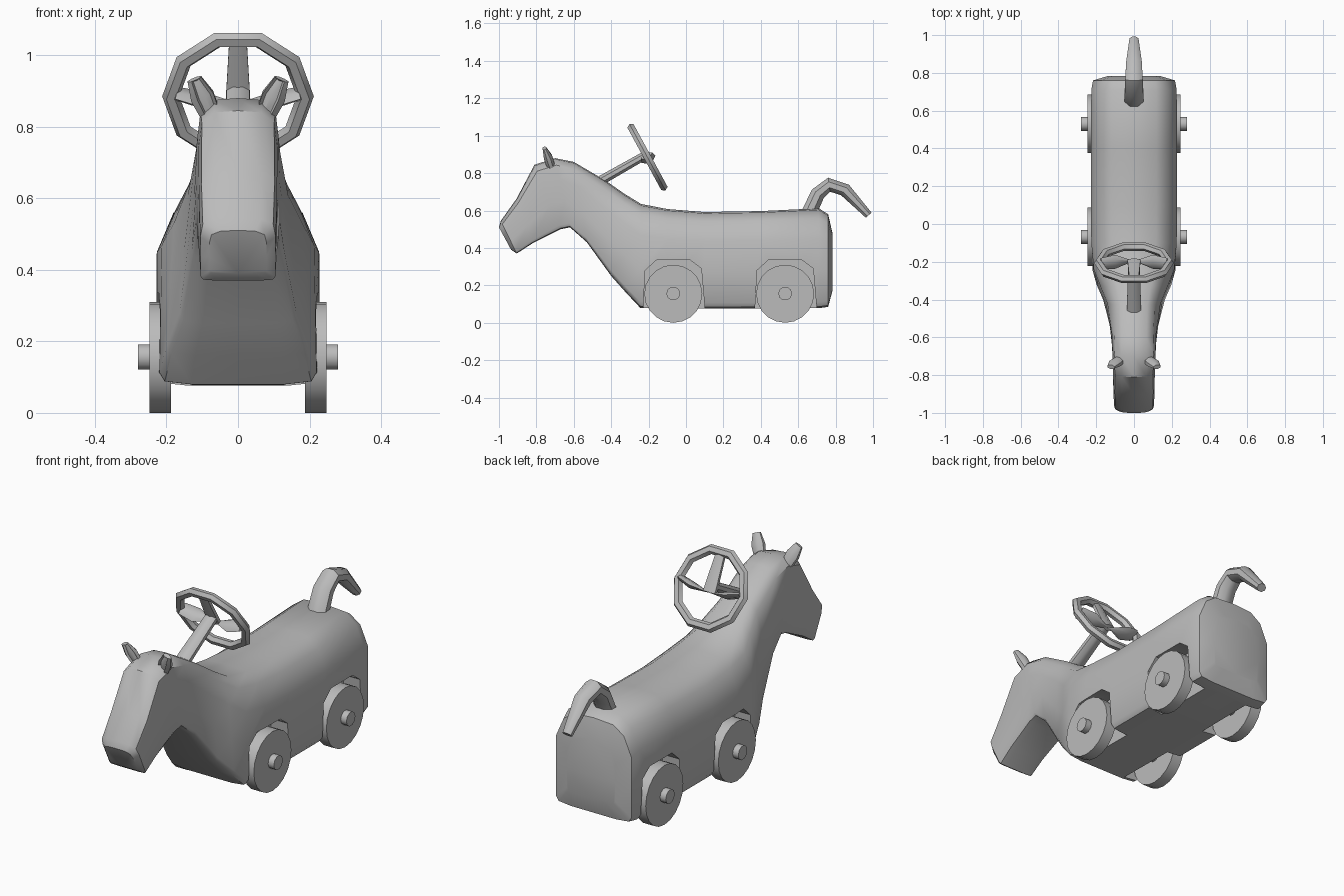
import bpy, bmesh, math
from mathutils import Vector, Matrix

cube = bpy.data.objects.get("Cube")
if cube:
    bpy.data.objects.remove(cube, do_unlink=True)

grey = bpy.data.materials.new("plain_grey")
grey.use_nodes = True
grey.diffuse_color = (0.5, 0.5, 0.5, 1)
grey.node_tree.nodes["Principled BSDF"].inputs["Base Color"].default_value = (0.5, 0.5, 0.5, 1)


def finish(name, bm, angle=40):
    """Turn a bmesh into a shaded object."""
    bmesh.ops.recalc_face_normals(bm, faces=bm.faces)
    mesh = bpy.data.meshes.new(name)
    bm.to_mesh(mesh)
    bm.free()
    mesh.materials.append(grey)
    obj = bpy.data.objects.new(name, mesh)
    bpy.context.collection.objects.link(obj)
    shade(obj, angle)
    return obj


def shade(obj, angle):
    bpy.ops.object.select_all(action='DESELECT')
    obj.select_set(True)
    bpy.context.view_layer.objects.active = obj
    bpy.ops.object.shade_smooth_by_angle(angle=math.radians(angle))


def loft(bm, rings, closed=False):
    """Skin a list of point rings, capped unless closed into a loop."""
    vs = [[bm.verts.new(p) for p in ring] for ring in rings]
    pairs = list(zip(vs, vs[1:])) + ([(vs[-1], vs[0])] if closed else [])
    for a, b in pairs:
        for i in range(len(a)):
            j = (i + 1) % len(a)
            bm.faces.new((a[i], a[j], b[j], b[i]))
    if not closed:
        bm.faces.new(vs[0])
        bm.faces.new(vs[-1])


def tube(bm, path, radii, sides=8):
    """Tapered tube; radii are (side, thickness) pairs."""
    path = [Vector(p) for p in path]
    rings = []
    for k, (p, (rx, ry)) in enumerate(zip(path, radii)):
        d = (path[min(k + 1, len(path) - 1)] - path[max(k - 1, 0)]).normalized()
        side = (Vector((1, 0, 0)) - d * d.x).normalized()
        up = d.cross(side)
        angles = [2 * math.pi * (i + 0.5) / sides for i in range(sides)]
        rings.append([p + side * rx * math.cos(a) + up * ry * math.sin(a) for a in angles])
    loft(bm, rings)


def section(top, bottom, w_top, w_bottom, shoulder):
    """Rounded cross-section between a top and a bottom (y, z) point."""
    half = [(0, 0), (0.6, 0), (0.93, 0.015), (1, 0.06), (1, 0.38), (1, 0.7),
            (shoulder, 0.9), (shoulder * 0.65, 0.985), (0, 1)]
    mirrored = half + [(-u, t) for u, t in half[-2:0:-1]]
    pts = []
    for u, t in mirrored:
        w = w_bottom + (w_top - w_bottom) * t
        y, z = (b + (a - b) * t for a, b in zip(top, bottom))
        pts.append((u * w, y, z))
    return pts


# Body, neck and head as one skin
stations = [
    ((-1.0, 0.51), (-0.935, 0.39), 0.08, 0.08, 0.93),
    ((-0.99, 0.545), (-0.905, 0.37), 0.106, 0.104, 0.93),
    ((-0.905, 0.665), (-0.82, 0.425), 0.11, 0.108, 0.93),
    ((-0.81, 0.845), (-0.67, 0.5), 0.108, 0.115, 0.93),
    ((-0.7, 0.88), (-0.62, 0.51), 0.112, 0.118, 0.93),
    ((-0.6, 0.86), (-0.53, 0.43), 0.112, 0.13, 0.9),
    ((-0.43, 0.76), (-0.4, 0.25), 0.13, 0.165, 0.82),
    ((-0.33, 0.69), (-0.32, 0.16), 0.17, 0.2, 0.8),
    ((-0.24, 0.635), (-0.245, 0.08), 0.21, 0.22, 0.8),
    ((-0.1, 0.608), (-0.1, 0.078), 0.226, 0.226, 0.8),
    ((0.1, 0.592), (0.1, 0.076), 0.228, 0.228, 0.8),
    ((0.4, 0.597), (0.4, 0.076), 0.228, 0.228, 0.8),
    ((0.71, 0.612), (0.71, 0.078), 0.226, 0.226, 0.8),
    ((0.76, 0.58), (0.76, 0.085), 0.217, 0.217, 0.8),
    ((0.783, 0.48), (0.783, 0.17), 0.14, 0.14, 0.8),
]
bm = bmesh.new()
loft(bm, [section(*s) for s in stations])
body = finish("body", bm)

# Wheel arches cut into both flanks
axles = (-0.068, 0.53)
arch = [(-0.165, 0), (-0.15, 0.28), (-0.09, 0.335), (0.09, 0.335), (0.15, 0.29), (0.175, 0)]
bm = bmesh.new()
for y in axles:
    for side in (-1, 1):
        loft(bm, [[(side * x, y + a, z) for a, z in arch] for x in (0.13, 0.35)])
cutter = finish("arch_cutter", bm)
cutter.hide_render = True
mod = body.modifiers.new("arches", 'BOOLEAN')
mod.operation = 'DIFFERENCE'
mod.object = cutter
bpy.context.view_layer.objects.active = body
bpy.ops.object.modifier_apply(modifier=mod.name)
bpy.data.objects.remove(cutter, do_unlink=True)
shade(body, 40)


def cylinder(name, centre, radius, depth, sides):
    bm = bmesh.new()
    bmesh.ops.create_cone(bm, cap_ends=True, segments=sides, radius1=radius, radius2=radius,
                          depth=depth, matrix=Matrix.Translation(centre) @ Matrix.Rotation(math.pi / 2, 4, 'Y'))
    return finish(name, bm)


# Wheels and axles
for y, end in zip(axles, ("front", "back")):
    cylinder(end + "_axle", (0, y, 0.156), 0.037, 0.56, 10)
    for side, label in ((1, "left"), (-1, "right")):
        cylinder(f"{end}_{label}_wheel", (side * 0.217, y, 0.155), 0.155, 0.06, 20)

# Steering rim, built flat then tilted
tilt = Matrix.Translation((0, -0.206, 0.885)) @ Matrix.Rotation(math.radians(-61.5), 4, 'X')
bm = bmesh.new()
rim = []
for k in range(10):
    a = k * math.pi / 5
    ring = []
    for i in range(6):
        b = i * math.pi / 3
        r = 0.188 + 0.024 * math.cos(b)
        ring.append(tilt @ Vector((r * math.cos(a), r * math.sin(a), 0.022 * math.sin(b))))
    rim.append(ring)
loft(bm, rim, closed=True)
finish("steering_rim", bm)

# Arched crossbar, lower spoke and column
bm = bmesh.new()
bar = [(-0.175, -0.01), (-0.1, 0.012), (0, 0.022), (0.1, 0.012), (0.175, -0.01)]
tube(bm, [tilt @ Vector((x, y, 0)) for x, y in bar],
     [(0.014, 0.035) if abs(x) > 0.15 else (0.018, 0.042) for x, _ in bar], 6)
finish("steering_crossbar", bm)
bm = bmesh.new()
tube(bm, [tilt @ Vector((0, y, 0)) for y in (0.02, -0.18)], [(0.04, 0.018), (0.028, 0.014)], 6)
finish("steering_spoke", bm)
bm = bmesh.new()
tube(bm, [(0, -0.5, 0.735), (0, -0.21, 0.9)], [(0.042, 0.028), (0.034, 0.024)], 8)
finish("steering_column", bm)

# Ears with a scooped front
for side, label in ((1, "left"), (-1, "right")):
    bm = bmesh.new()
    tube(bm, [(side * 0.075, -0.72, 0.83), (side * 0.1, -0.738, 0.885), (side * 0.122, -0.757, 0.933)],
         [(0.03, 0.024), (0.036, 0.026), (0.022, 0.012)], 8)
    bm.normal_update()
    bmesh.ops.recalc_face_normals(bm, faces=bm.faces)
    front = [f for f in bm.faces if f.normal.y < -0.8 and len(f.verts) == 4]
    if front:
        bmesh.ops.inset_region(bm, faces=front, thickness=0.004, depth=-0.012)
    finish(label + "_ear", bm)

# Tail
bm = bmesh.new()
tube(bm, [(0, 0.65, 0.57), (0, 0.705, 0.69), (0, 0.765, 0.738), (0, 0.85, 0.71), (0, 0.977, 0.575)],
     [(0.056, 0.044), (0.053, 0.042), (0.05, 0.041), (0.045, 0.038), (0.026, 0.022)], 8)
finish("tail", bm)
